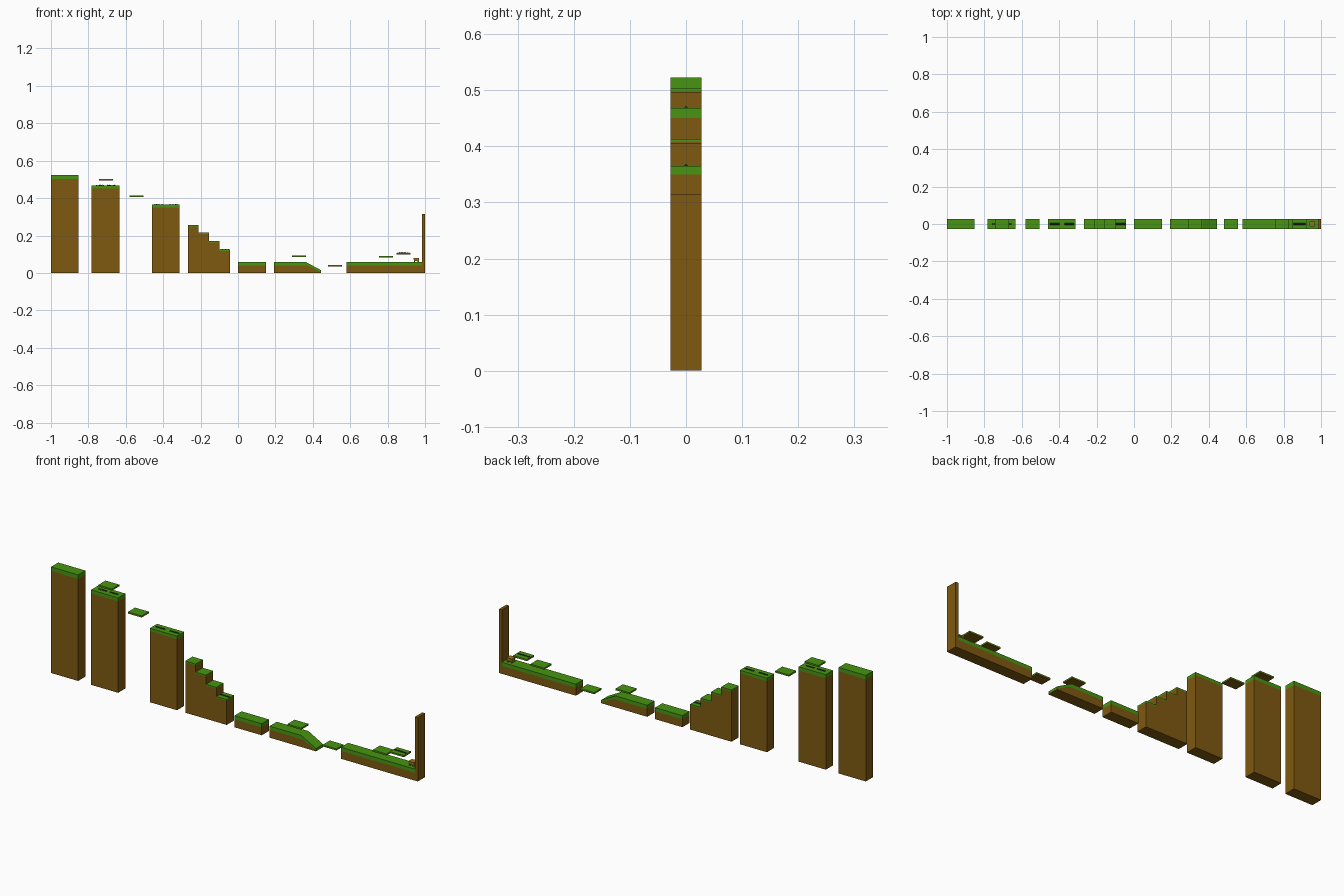
import bpy, bmesh, math
from mathutils import Matrix

cube = bpy.data.objects.get("Cube")
if cube:
    bpy.data.objects.remove(cube, do_unlink=True)

HALF = 0.028  # half depth of the whole course


def material(name, rgb):
    m = bpy.data.materials.new(name)
    m.use_nodes = True
    m.diffuse_color = (*rgb, 1)
    m.node_tree.nodes["Principled BSDF"].inputs["Base Color"].default_value = (*rgb, 1)
    return m


EARTH = material("earth brown", (0.21, 0.10, 0.005))
GRASS = material("grass green", (0.065, 0.30, 0.006))
SPIKE = material("dark spike", (0.03, 0.03, 0.03))
WOOD = material("golden wood", (0.32, 0.17, 0.015))


def finish(bm, name, mat):
    bmesh.ops.recalc_face_normals(bm, faces=bm.faces)
    mesh = bpy.data.meshes.new(name)
    bm.to_mesh(mesh)
    bm.free()
    mesh.materials.append(mat)
    ob = bpy.data.objects.new(name, mesh)
    bpy.context.collection.objects.link(ob)
    return ob


def extrude(name, outline, mat, half=HALF):
    """Extrude an x-z outline across the depth."""
    bm = bmesh.new()
    face = bm.faces.new([bm.verts.new((x, -half, z)) for x, z in outline])
    new = bmesh.ops.extrude_face_region(bm, geom=[face])["geom"]
    bmesh.ops.translate(bm, vec=(0, 2 * half, 0),
                        verts=[v for v in new if isinstance(v, bmesh.types.BMVert)])
    return finish(bm, name, mat)


def box(name, x0, x1, z0, z1, mat, half=HALF):
    return extrude(name, [(x0, z0), (x1, z0), (x1, z1), (x0, z1)], mat, half)


def block(name, x0, x1, top, turf, base=0):
    """Earth body with a grass layer on top."""
    box(name + "_earth", x0, x1, base, top - turf, EARTH)
    box(name + "_grass", x0, x1, top - turf, top, GRASS)


def spikes(name, x0, x1, z, count=6):
    """Row of tiny four-sided spikes."""
    bm = bmesh.new()
    step = (x1 - x0) / count
    for i in range(count):
        place = Matrix.Translation((x0 + step * (i + 0.5), 0, z + 0.002))
        bmesh.ops.create_cone(bm, cap_ends=True, segments=4, radius1=step * 0.7,
                              radius2=0, depth=0.004,
                              matrix=place @ Matrix.Rotation(math.pi / 4, 4, "Z"))
    finish(bm, name, SPIKE)


# Tall pillars and low ground
block("tall_pillar", -1.0, -0.852, 0.523, 0.02)
block("second_pillar", -0.782, -0.634, 0.468, 0.018)
block("third_pillar", -0.461, -0.313, 0.365, 0.015)
block("low_block", 0.0, 0.149, 0.057, 0.018)
block("end_ground", 0.581, 0.985, 0.057, 0.018)

# Staircase: one earth outline with a thin grass cap per step
left, tread = -0.268, 0.0565
tops = [0.255, 0.215, 0.17, 0.125]
outline = [(left + 4 * tread, 0), (left, 0)]
for i, top in enumerate(tops):
    x0, x1 = left + i * tread, left + (i + 1) * tread
    outline += [(x0, top - 0.007), (x1, top - 0.007)]
    box(f"step_grass_{i + 1}", x0, x1, top - 0.007, top, GRASS)
extrude("staircase_earth", outline, EARTH)

# Ground that slopes down at one end
extrude("slope_earth", [(0.192, 0), (0.445, 0), (0.445, 0.003), (0.375, 0.039), (0.192, 0.039)], EARTH)
extrude("slope_grass", [(0.192, 0.039), (0.375, 0.039), (0.445, 0.003), (0.445, 0.014),
                        (0.365, 0.057), (0.192, 0.057)], GRASS)

# Floating platforms: left end and top height
for i, (x, top) in enumerate([(-0.742, 0.503), (-0.581, 0.413), (0.289, 0.093),
                              (0.481, 0.042), (0.754, 0.09), (0.848, 0.107)]):
    block(f"platform_{i + 1}", x, x + 0.075, top, 0.005, top - 0.008)

# Spike rows
spikes("pillar_spikes_a", -0.76, -0.715, 0.468)
spikes("pillar_spikes_b", -0.70, -0.655, 0.468)
spikes("pillar_spikes_c", -0.448, -0.398, 0.365)
spikes("pillar_spikes_d", -0.372, -0.322, 0.365)
spikes("step_spikes", -0.096, -0.046, 0.125)
spikes("platform_spikes", 0.852, 0.918, 0.107, 8)

# End wall and small chest on legs beside it
box("end_wall", 0.985, 1.0, 0, 0.315, EARTH)
box("chest_body", 0.941, 0.967, 0.064, 0.072, WOOD, 0.012)
box("chest_lid", 0.939, 0.969, 0.072, 0.079, WOOD, 0.014)
for side, x in (("right", 0.941), ("left", 0.961)):
    box(f"chest_{side}_leg", x, x + 0.006, 0.057, 0.064, WOOD, 0.012)
